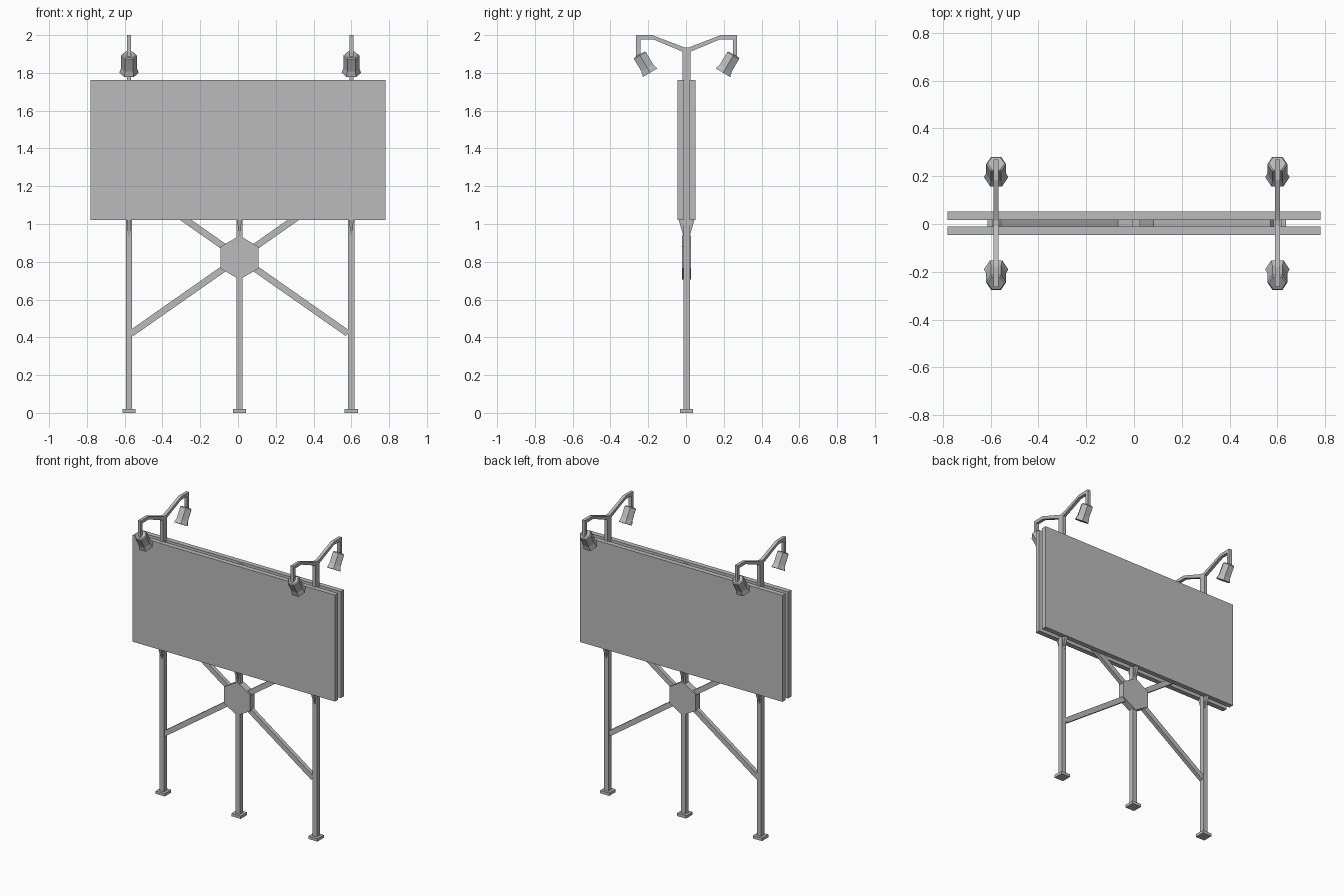
import bpy, bmesh, math
from mathutils import Matrix, Vector

cube = bpy.data.objects.get("Cube")
if cube:
    bpy.data.objects.remove(cube)

steel = bpy.data.materials.new("grey_steel")
steel.use_nodes = True
GREY = (0.5, 0.5, 0.5, 1)
steel.diffuse_color = GREY
steel.node_tree.nodes["Principled BSDF"].inputs["Base Color"].default_value = GREY

YC = 0.003                  # mid plane of the sign
POSTS = {"right": -0.577, "middle": 0.008, "left": 0.6}
HUB = Vector((0.008, YC, 0.822))


def finish(name, bm):
    bmesh.ops.recalc_face_normals(bm, faces=bm.faces)
    mesh = bpy.data.meshes.new(name)
    bm.to_mesh(mesh)
    bm.free()
    mesh.materials.append(steel)
    ob = bpy.data.objects.new(name, mesh)
    bpy.context.collection.objects.link(ob)
    return ob


def box(name, centre, size, turn=Matrix()):
    bm = bmesh.new()
    bmesh.ops.create_cube(bm, size=1, matrix=Matrix.Translation(centre) @ turn @ Matrix.Diagonal((*size, 1)))
    return finish(name, bm)


def loft(name, rings):
    """Skin a closed solid through rings of equal length."""
    bm = bmesh.new()
    loops = [[bm.verts.new(p) for p in ring] for ring in rings]
    for a, b in zip(loops, loops[1:]):
        for i in range(len(a)):
            j = (i + 1) % len(a)
            bm.faces.new((a[i], a[j], b[j], b[i]))
    bm.faces.new(loops[0])
    bm.faces.new(loops[-1])
    return finish(name, bm)


# Two sign boards, back to back
for side, s in (("front", -1), ("back", 1)):
    box(side + "_board", (0, YC + s * 0.0315, 1.391), (1.56, 0.034, 0.742))

# Posts, feet and board brackets
for label, x in POSTS.items():
    box(label + "_post", (x, YC, 0.88), (0.034, 0.034, 1.74))
    box(label + "_foot", (x, YC, 0.01), (0.07, 0.07, 0.02))
    for side, s in (("front", -1), ("back", 1)):
        rings = [[(x + k * w, YC + s * y, z) for w, y, z in
                  ((0.005, 0.014, 0.94), (0.005, 0.018, 0.94),
                   (0.012, 0.044, 1.03), (0.012, 0.014, 1.03))] for k in (-1, 1)]
        loft(f"{label}_{side}_bracket", rings)

# Crossed braces meeting at a six-sided hub plate
for label, s in (("rising", -1), ("falling", 1)):
    turn = Matrix.Rotation(s * math.atan(0.7), 4, "Y")
    box(label + "_brace", HUB, (1.4, 0.028, 0.035), turn)
hexagon = [(0.116 * math.sin(i * math.pi / 3), 0.116 * math.cos(i * math.pi / 3)) for i in range(6)]
loft("hub_plate", [[HUB + Vector((a, y, b)) for a, b in hexagon] for y in (-0.024, 0.024)])

# Lamp masts, bent arms and flared hexagonal lamps
# each arm station: lower point, upper point (distance from mast, height)
ARM = (((0, 1.912), (0, 1.935)), ((0.02, 1.912), (0.012, 1.935)),
       ((0.178, 1.978), (0.182, 2.0)), ((0.245, 1.978), (0.267, 2.0)),
       ((0.245, 1.875), (0.267, 1.875)))
for label in ("right", "left"):
    x = POSTS[label]
    box(label + "_mast", (x, YC, 1.84), (0.022, 0.044, 0.19))
    for side, s in (("front", -1), ("back", 1)):
        loft(f"{label}_{side}_arm",
             [[(x - 0.011, YC + s * lo[0], lo[1]), (x + 0.011, YC + s * lo[0], lo[1]),
               (x + 0.011, YC + s * hi[0], hi[1]), (x - 0.011, YC + s * hi[0], hi[1])]
              for lo, hi in ARM])
        top = Vector((x, YC + s * 0.25, 1.897))
        axis = Vector((0, -s * 0.51, -0.86))
        across = Vector((0, -axis.z, axis.y))
        rings = []
        for d, r in ((0, 0.035), (0.006, 0.042), (0.082, 0.042), (0.112, 0.051)):
            rings.append([top + axis * d + Vector((r * math.cos(i * math.pi / 3), 0, 0))
                          + across * r * math.sin(i * math.pi / 3) for i in range(6)])
        loft(f"{label}_{side}_lamp", rings)
